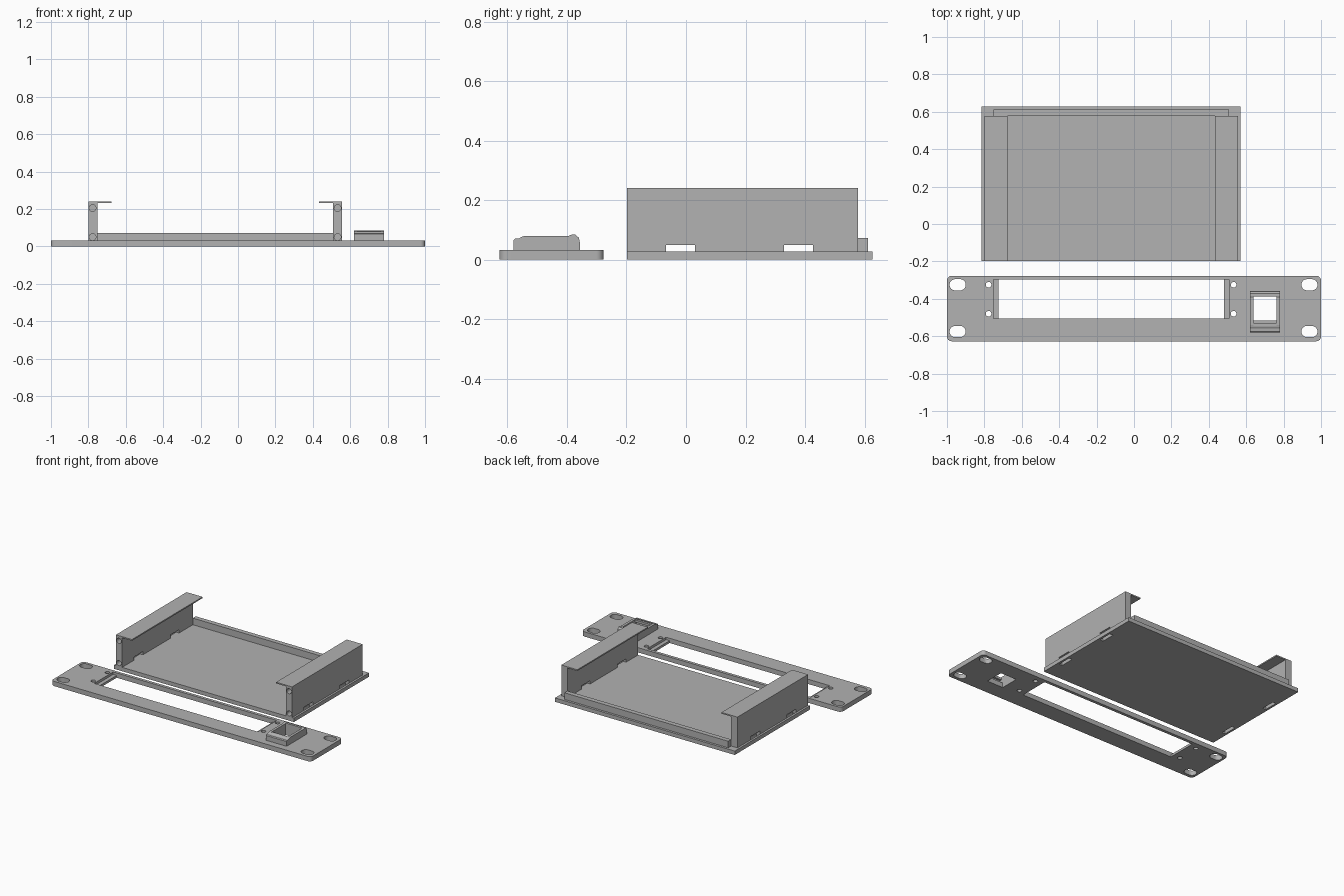
import bpy, bmesh, math
from mathutils import Matrix

if "Cube" in bpy.data.objects:
    bpy.data.objects.remove(bpy.data.objects["Cube"])

grey = bpy.data.materials.new("light grey")
grey.diffuse_color = (0.445, 0.445, 0.445, 1)
grey.use_nodes = True
grey.node_tree.nodes["Principled BSDF"].inputs["Base Color"].default_value = grey.diffuse_color


def prism(name, pts, lo, hi, axis="z"):
    """Extrude a closed outline: (x, y) along z, (y, z) along x, (x, z) along y."""
    place = {"z": lambda a, b, h: (a, b, h),
             "x": lambda a, b, h: (h, a, b),
             "y": lambda a, b, h: (a, h, b)}[axis]
    bm = bmesh.new()
    low = [bm.verts.new(place(a, b, lo)) for a, b in pts]
    top = [bm.verts.new(place(a, b, hi)) for a, b in pts]
    bm.faces.new(low)
    bm.faces.new(top)
    n = len(pts)
    for i in range(n):
        j = (i + 1) % n
        bm.faces.new((low[i], low[j], top[j], top[i]))
    bmesh.ops.recalc_face_normals(bm, faces=bm.faces[:])
    me = bpy.data.meshes.new(name)
    bm.to_mesh(me)
    bm.free()
    me.materials.append(grey)
    ob = bpy.data.objects.new(name, me)
    bpy.context.collection.objects.link(ob)
    return ob


def box(name, x0, x1, y0, y1, z0, z1):
    return prism(name, [(x0, y0), (x1, y0), (x1, y1), (x0, y1)], z0, z1)


def rounded(cx, cy, w, h, r, steps=8):
    """Rounded rectangle outline; r = h/2 gives a slot, w = h = 2r a circle."""
    pts = []
    for q, (sx, sy) in enumerate([(1, 1), (-1, 1), (-1, -1), (1, -1)]):
        for i in range(steps + 1):
            a = math.pi / 2 * (q + i / steps)
            p = (cx + sx * (w / 2 - r) + r * math.cos(a),
                 cy + sy * (h / 2 - r) + r * math.sin(a))
            if not pts or math.dist(p, pts[-1]) > 1e-5:
                pts.append(p)
    if math.dist(pts[0], pts[-1]) < 1e-5:
        pts.pop()
    return pts


def cut(ob, cutters):
    for c in cutters:
        m = ob.modifiers.new("cut", "BOOLEAN")
        m.operation, m.solver, m.object = "DIFFERENCE", "EXACT", c
        bpy.context.view_layer.objects.active = ob
        bpy.ops.object.modifier_apply(modifier=m.name)
        bpy.data.objects.remove(c)


def smooth(ob):
    bpy.ops.object.select_all(action="DESELECT")
    ob.select_set(True)
    bpy.context.view_layer.objects.active = ob
    bpy.ops.object.shade_smooth_by_angle(angle=math.radians(30))


MID = -0.1225                      # centre line of the tray in x
SLOTS = [(-0.067, 0.03), (0.33, 0.427)]

# Tray floor with tie slots under the walls
floor = box("tray_floor", MID - 0.692, MID + 0.692, -0.199, 0.627, 0, 0.027)
cut(floor, [box("c", MID + s * 0.665 - 0.012, MID + s * 0.665 + 0.012,
                y0, y1, -0.1, 0.1) for s in (-1, 1) for y0, y1 in SLOTS])

# Low lip across the back
box("back_lip", MID - 0.63, MID + 0.63, 0.578, 0.611, 0.027, 0.073)

# Side walls with inward flanges, tie slots and screw holes in the front end
for s, side in ((-1, "left"), (1, "right")):
    outline = [(0.678, 0.027), (0.678, 0.241), (0.555, 0.241),
               (0.555, 0.232), (0.63, 0.232), (0.63, 0.027)]
    wall = prism(side + "_wall", [(MID + s * a, z) for a, z in outline],
                 -0.199, 0.578, "y")
    cutters = [box("c", MID + s * 0.655 - 0.1, MID + s * 0.655 + 0.1,
                   y0, y1, 0.0, 0.05) for y0, y1 in SLOTS]
    cutters += [prism("c", rounded(MID + s * 0.655, z, 0.036, 0.036, 0.018),
                      -0.3, -0.10, "y") for z in (0.05, 0.205)]
    cut(wall, cutters)
    smooth(wall)

# Face plate: window with recessed ends, ear slots, screw holes, jack opening
plate = prism("face_plate", rounded(0, -0.452, 2, 0.35, 0.025), 0, 0.033)
cutters = [box("c", MID - 0.603, MID + 0.603, -0.506, -0.298, -0.1, 0.1),
           box("c", MID - 0.63, MID + 0.63, -0.506, -0.298, 0.016, 0.1),
           box("c", 0.638, 0.762, -0.517, -0.387, -0.1, 0.1)]
cutters += [prism("c", rounded(x, y, 0.086, 0.06, 0.03), -0.1, 0.1)
            for x in (-0.943, 0.938) for y in (-0.325, -0.575)]
cutters += [prism("c", rounded(MID + s * 0.655, y, 0.03, 0.03, 0.015), -0.1, 0.1)
            for s in (-1, 1) for y in (-0.325, -0.48)]
cut(plate, cutters)
smooth(plate)

# Jack housing: profile with rounded shoulders, hollow inside
profile = [(-0.58, 0.033), (-0.58, 0.066), (-0.574, 0.071), (-0.56, 0.072),
           (-0.55, 0.078), (-0.54, 0.08), (-0.395, 0.08), (-0.385, 0.084),
           (-0.372, 0.084), (-0.36, 0.074), (-0.357, 0.06), (-0.357, 0.033)]
housing = prism("jack_housing", profile, 0.62, 0.78, "x")
cut(housing, [box("c", 0.638, 0.762, -0.545, -0.387, 0.0, 0.2)])

# Catch ridges at both ends of the housing opening
box("front_catch", 0.638, 0.762, -0.545, -0.53, 0.06, 0.076)
box("back_catch", 0.638, 0.762, -0.387, -0.38, 0.06, 0.08)
